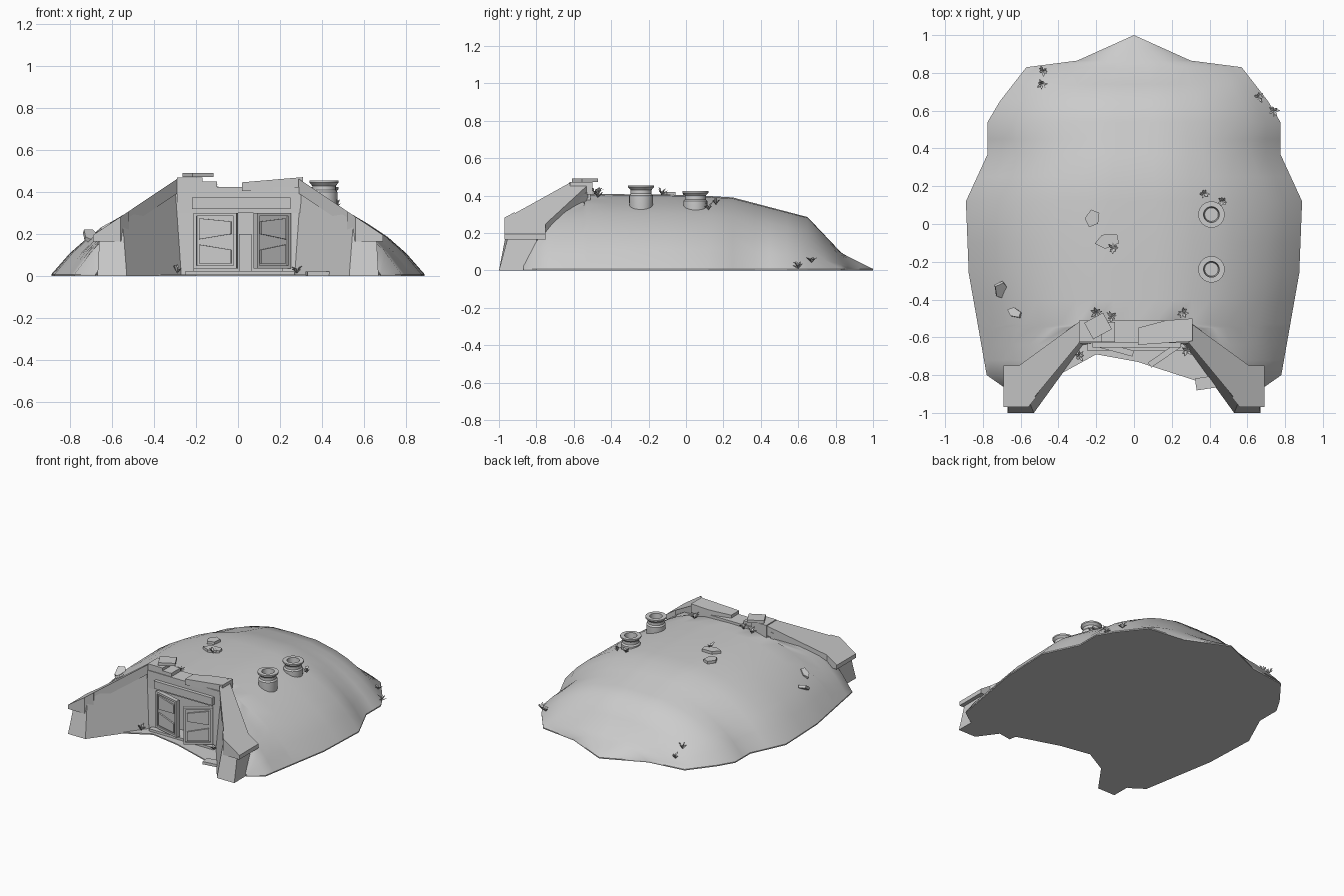
import bpy, bmesh, math, random
from mathutils import Vector, Matrix

random.seed(4)
cube = bpy.data.objects.get("Cube")
if cube:
    bpy.data.objects.remove(cube)

stone = bpy.data.materials.new("plain grey")
stone.use_nodes = True
stone.diffuse_color = (0.6, 0.6, 0.6, 1)
stone.node_tree.nodes["Principled BSDF"].inputs["Base Color"].default_value = (0.6, 0.6, 0.6, 1)


def finish(name, bm, smooth=None, outward=True):
    if outward:
        bmesh.ops.recalc_face_normals(bm, faces=bm.faces)
    mesh = bpy.data.meshes.new(name)
    bm.to_mesh(mesh)
    bm.free()
    mesh.materials.append(stone)
    ob = bpy.data.objects.new(name, mesh)
    bpy.context.collection.objects.link(ob)
    if smooth:
        bpy.ops.object.select_all(action='DESELECT')
        ob.select_set(True)
        bpy.context.view_layer.objects.active = ob
        bpy.ops.object.shade_smooth_by_angle(angle=math.radians(smooth))
    return ob


def solid(name, low, high):
    """Closed block between two matching loops of points."""
    bm = bmesh.new()
    a = [bm.verts.new(p) for p in low]
    b = [bm.verts.new(p) for p in high]
    n = len(a)
    bm.faces.new(a)
    bm.faces.new(b)
    for i in range(n):
        j = (i + 1) % n
        bm.faces.new((a[i], a[j], b[j], b[i]))
    return finish(name, bm)


def box(name, x0, x1, y0, y1, z0, z1):
    plan = [(x0, y0), (x1, y0), (x1, y1), (x0, y1)]
    return solid(name, [(x, y, z0) for x, y in plan], [(x, y, z1) for x, y in plan])


def lerp_table(table, t):
    for (a, va), (b, vb) in zip(table, table[1:]):
        if t <= b:
            return va + (vb - va) * max(0, (t - a) / (b - a))
    return table[-1][1]


# Earth mound: half widths and crest heights along y, one section shape
WIDTH = [(-0.87, 0.68), (-0.8, 0.78), (-0.26, 0.875), (0.12, 0.89), (0.37, 0.775),
         (0.54, 0.775), (0.65, 0.71), (0.83, 0.57), (0.865, 0.3), (1, 0)]
CREST = [(-0.87, 0.3), (-0.8, 0.41), (0, 0.405), (0.25, 0.39), (0.65, 0.285),
         (0.83, 0.095), (0.865, 0.075), (1, 0.008)]
SECTION = [(0, 1), (0.25, 0.985), (0.47, 0.86), (0.6, 0.74), (0.7, 0.61),
           (0.8, 0.46), (0.9, 0.26), (1, 0)]
EDGE = 0.008


def ground(x, y):
    w = max(lerp_table(WIDTH, y), 0.001)
    u = min(1, abs(x) / w)
    return EDGE + (lerp_table(CREST, y) - EDGE) * lerp_table(SECTION, u)


def inner_x(y):
    return 0 if y > -0.54 else 0.29 + (-0.55 - y) * 1.38


rows = [-0.87, -0.8, -0.72, -0.64, -0.55, -0.53, -0.4, -0.26, -0.1, 0.12, 0.25,
        0.37, 0.45, 0.54, 0.65, 0.74, 0.83, 0.865, 0.93, 1]
bm = bmesh.new()
for side in (-1, 1):
    grid = []
    for y in rows:
        w = lerp_table(WIDTH, y)
        start = min(inner_x(y), w - 0.01) if w > 0.01 else 0
        xs = [start + (w - start) * u for u in (0, .13, .25, .36, .47, .6, .7, .8, .9, 1)]
        grid.append([bm.verts.new((side * x, y, ground(x, y))) for x in xs])
    for r0, r1 in zip(grid, grid[1:]):
        for i in range(len(r0) - 1):
            quad = (r0[i], r0[i + 1], r1[i + 1], r1[i])
            bm.faces.new(quad if side > 0 else quad[::-1])
bmesh.ops.remove_doubles(bm, verts=bm.verts, dist=0.0005)
finish("earth_mound", bm, 50, outward=False)

# Flat base with the forecourt edge
right = [(w, y) for y, w in WIDTH]
left = [(-w, y) for y, w in WIDTH[-2::-1]]
front = [(-0.4, -0.8), (-0.2, -0.69), (0.02, -0.73), (0.33, -0.83)]
plan = right + left + front
solid("base", [(x, y, 0) for x, y in plan], [(x, y, EDGE) for x, y in plan])


# Wing walls with sloping copings and heavy end blocks
def slope(x):
    return 0.47 - 0.67 * (abs(x) - 0.28)


for side, word in ((-1, "right"), (1, "left")):
    low = [(0.27, -0.64), (0.53, -1), (0.67, -1), (0.67, -0.8), (0.3, -0.52)]
    high = [(0.30, -0.62), (0.55, -0.95), (0.66, -0.95), (0.66, -0.8), (0.31, -0.53)]
    solid(word + "_wing_wall", [(side * x, y, 0) for x, y in low],
          [(side * x, y, slope(x) - 0.03) for x, y in high])
    coping = [(0.28, -0.51), (0.29, -0.63), (0.53, -0.92), (0.61, -0.75)]
    solid(word + "_coping", [(side * x, y, slope(x) - 0.07) for x, y in coping],
          [(side * x, y, slope(x)) for x, y in coping])
    block = [(0.58, -0.75), (0.52, -0.92), (0.56, -0.97), (0.69, -0.97), (0.69, -0.75)]
    solid(word + "_end_block", [(side * x, y, 0.165) for x, y in block],
          [(side * x, y, slope(x)) for x, y in block])
    # Tapered door jamb
    solid(word + "_jamb",
          [(side * x, y, 0) for x, y in ((0.21, -0.63), (0.27, -0.64), (0.3, -0.53), (0.21, -0.53))],
          [(side * x, y, 0.42) for x, y in ((0.21, -0.62), (0.3, -0.62), (0.3, -0.53), (0.21, -0.53))])

# Doorway
box("lintel", -0.29, 0.3, -0.63, -0.51, 0.3, 0.425)
box("door_header", -0.22, 0.25, -0.655, -0.62, 0.32, 0.375)
box("back_panel", -0.25, 0.25, -0.56, -0.54, 0, 0.36)
box("threshold", -0.25, 0.27, -0.67, -0.55, 0, 0.025)
box("inner_block", 0.005, 0.065, -0.60, -0.56, 0.02, 0.2)

# Broken roof-edge slabs
slab = [(0.02, -0.64), (0.31, -0.62), (0.31, -0.5), (0.17, -0.51), (0.02, -0.55)]
solid("broken_slab", [(x, y, 0.405) for x, y in slab],
      [(x, y, 0.445 + 0.085 * x) for x, y in slab])
box("corner_slab", -0.29, -0.17, -0.625, -0.51, 0.41, 0.47)
box("edge_slab", -0.17, -0.1, -0.625, -0.52, 0.41, 0.45)


# Doors standing ajar, each with a rim and two slanted panels
def door(word, hinge, tip):
    hinge, tip = Vector(hinge), Vector(tip)
    along = (tip - hinge).normalized()
    out = Vector((along.y, -along.x))
    if out.y > 0:
        out = -out
    length = (tip - hinge).length

    def plate(name, corners, d0, d1):
        loops = []
        for d in (d0, d1):
            spots = [(hinge + along * (u * length) + out * d, z) for u, z in corners]
            loops.append([(p.x, p.y, z) for p, z in spots])
        solid(word + name, *loops)

    def rect(u0, u1, z0, z1):
        return [(u0, z0), (u1, z0), (u1, z1), (u0, z1)]

    plate("_door", rect(0, 1, 0.035, 0.3), -0.02, 0)
    for i, r in enumerate(((0, .07, .035, .3), (.93, 1, .035, .3),
                           (.07, .93, .035, .05), (.07, .93, .285, .3))):
        plate("_door_rim_%d" % i, rect(*r), 0, 0.012)
    plate("_door_upper_panel", [(.13, .175), (.87, .2), (.87, .26), (.13, .275)], 0, 0.01)
    plate("_door_lower_panel", [(.13, .06), (.87, .06), (.87, .125), (.13, .15)], 0, 0.01)


door("right", (-0.21, -0.635), (-0.005, -0.69))
door("left", (0.245, -0.64), (0.085, -0.75))

# Ventilation pipes turned from a profile
PIPE = [(0.06, -0.04), (0.064, 0.035), (0.064, 0.065), (0.056, 0.075), (0.056, 0.095),
        (0.07, 0.11), (0.07, 0.12), (0.042, 0.12), (0.036, 0.05), (0, 0.05)]
for i, (y, z) in enumerate(((-0.24, 0.335), (0.05, 0.305))):
    bm = bmesh.new()
    verts = [bm.verts.new((r, 0, h)) for r, h in PIPE]
    edges = [bm.edges.new(p) for p in zip(verts, verts[1:])]
    bmesh.ops.spin(bm, geom=verts + edges, cent=(0, 0, 0), axis=(0, 0, 1),
                   angle=math.tau, steps=24)
    bmesh.ops.remove_doubles(bm, verts=bm.verts, dist=0.0005)
    pipe = finish("vent_pipe_%d" % (i + 1), bm, 35)
    pipe.location = (0.41, y, z)


# Loose stone chips lying on the surface
def chip(name, x, y, z, rx, ry, turn, corners, tilt=0):
    pts = []
    for i in range(corners):
        a = math.tau * (i + 0.5) / corners
        pts.append((rx * math.cos(a), ry * math.sin(a)))
    ob = solid(name, [(px, py, -0.01) for px, py in pts], [(px, py, 0.01) for px, py in pts])
    ob.location = (x, y, z)
    ob.rotation_euler = (0, tilt, turn)


for i, (x, y, rx, ry, turn, n, tilt) in enumerate((
        (-0.22, 0.03, 0.05, 0.04, 1.2, 5, 0), (-0.14, -0.09, 0.07, 0.04, 0.2, 5, 0),
        (-0.70, -0.35, 0.055, 0.04, 2.0, 5, -0.6), (-0.63, -0.47, 0.045, 0.025, -0.4, 5, -0.5))):
    chip("stone_chip_%d" % (i + 1), x, y, ground(x, y) + 0.008, rx, ry, turn, n, tilt)
chip("roof_slab", -0.19, -0.54, 0.482, 0.08, 0.07, 0.5, 4)
chip("fallen_slab", 0.39, -0.84, 0.011, 0.09, 0.045, 0.15, 4)

# Small leafy tufts
tufts = [(-0.48, 0.81), (-0.49, 0.74), (0.66, 0.67), (0.74, 0.6), (0.37, 0.16), (0.47, 0.12),
         (-0.11, -0.13), (-0.2, -0.47), (-0.12, -0.49), (0.26, -0.47), (-0.29, -0.7), (0.28, -0.67)]
for i, (x, y) in enumerate(tufts):
    bm = bmesh.new()
    for k in range(7):
        turn = Matrix.Rotation(k * math.tau / 7 + random.uniform(-0.3, 0.3), 3, 'Z')
        reach, rise = random.uniform(0.02, 0.036), random.uniform(0.02, 0.045)
        leaf = [(0, 0, 0), (reach * .5, -0.007, rise * .8), (reach, 0, rise), (reach * .5, 0.007, rise * .8)]
        bm.faces.new([bm.verts.new(turn @ Vector(p)) for p in leaf])
    z = 0.012 if y < -0.6 else ground(x, y)
    finish("tuft_%d" % (i + 1), bm, outward=False).location = (x, y, z)
